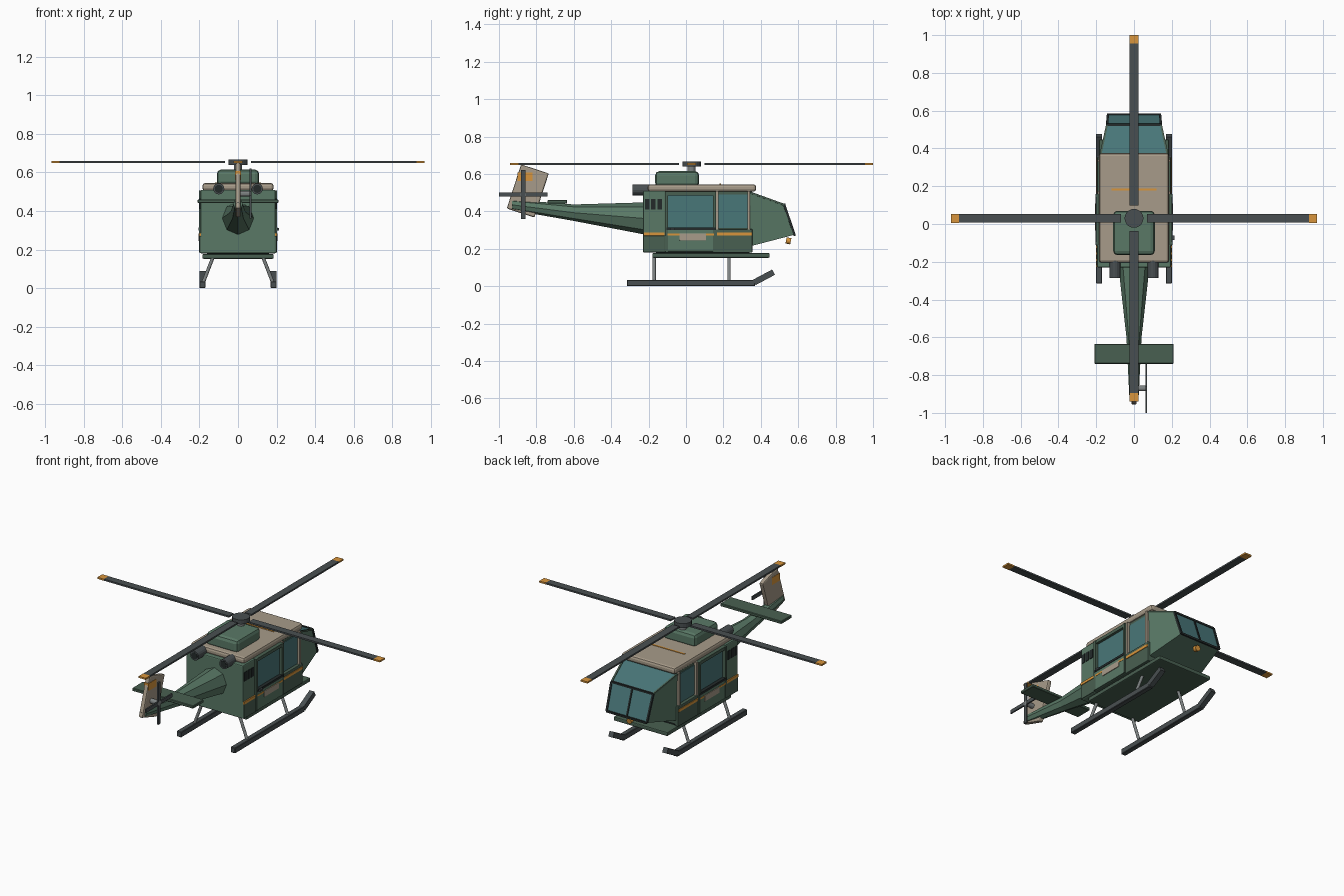
import bpy, bmesh, math
from mathutils import Vector, Matrix

if "Cube" in bpy.data.objects:
    bpy.data.objects.remove(bpy.data.objects["Cube"])


def mat(name, r, g, b):
    m = bpy.data.materials.new(name)
    m.diffuse_color = [(c / 255) ** 2.2 for c in (r, g, b)] + [1]
    m.use_nodes = True
    m.node_tree.nodes["Principled BSDF"].inputs["Base Color"].default_value = m.diffuse_color
    return m


GREEN = mat("green", 90, 120, 102)
DARKGREEN = mat("dark_green", 74, 96, 82)
CREAM = mat("cream", 166, 154, 136)
GLASS = mat("glass", 74, 118, 120)
GREY = mat("dark_grey", 74, 80, 82)
BLACK = mat("black", 40, 46, 46)
METAL = mat("metal", 125, 130, 130)
ORANGE = mat("orange", 215, 148, 62)


def finish(bm, name, *mats):
    bmesh.ops.recalc_face_normals(bm, faces=bm.faces)
    me = bpy.data.meshes.new(name)
    bm.to_mesh(me)
    bm.free()
    for m in mats:
        me.materials.append(m)
    ob = bpy.data.objects.new(name, me)
    bpy.context.collection.objects.link(ob)
    return ob


def box(name, x, y, z, m, bevel=0.0, seg=2, rot=None):
    """Box from (min, max) ranges, optionally turned about its centre."""
    bm = bmesh.new()
    bmesh.ops.create_cube(bm, size=1)
    bm.transform(Matrix.Diagonal((x[1] - x[0], y[1] - y[0], z[1] - z[0], 1)))
    if bevel:
        bmesh.ops.bevel(bm, geom=bm.edges[:], offset=bevel, segments=seg, affect='EDGES', profile=0.5)
    if rot:
        bm.transform(rot)
    bm.transform(Matrix.Translation(((x[0] + x[1]) / 2, (y[0] + y[1]) / 2, (z[0] + z[1]) / 2)))
    return finish(bm, name, m)


def pair(name, x, y, z, m, bevel=0.0):
    box(name + "_right", x, y, z, m, bevel)
    box(name + "_left", (-x[1], -x[0]), y, z, m, bevel)


def along(p, q):
    p, q = Vector(p), Vector(q)
    return Matrix.Translation((p + q) / 2) @ (q - p).to_track_quat('Z', 'Y').to_matrix().to_4x4(), (q - p).length


def bar(name, p, q, w, m, w2=None):
    M, l = along(p, q)
    bm = bmesh.new()
    bmesh.ops.create_cube(bm, size=1, matrix=M @ Matrix.Diagonal((w, w2 or w, l, 1)))
    return finish(bm, name, m)


def rod(name, p, q, r, m, n=16):
    M, l = along(p, q)
    bm = bmesh.new()
    bmesh.ops.create_cone(bm, cap_ends=True, segments=n, radius1=r, radius2=r, depth=l, matrix=M)
    return finish(bm, name, m)


def loft(name, rings, *mats):
    bm = bmesh.new()
    vs = [[bm.verts.new(p) for p in r] for r in rings]
    n = len(rings[0])
    for a, b in zip(vs, vs[1:]):
        for i in range(n):
            bm.faces.new((a[i], a[(i + 1) % n], b[(i + 1) % n], b[i]))
    bm.faces.new(vs[0])
    bm.faces.new(vs[-1])
    return finish(bm, name, *mats)


# cabin shell
box("cabin_rear", (-.195, .195), (-.23, -.11), (.18, .51), GREEN, .006)
box("cabin_core", (-.176, .176), (-.12, .352), (.19, .508), DARKGREEN)
pair("lower_panel", (.17, .195), (-.112, .355), (.18, .305), DARKGREEN, .004)
pair("rear_lower_panel", (.19, .2), (-.228, -.112), (.182, .27), DARKGREEN, .003)
pair("rear_stripe", (.19, .202), (-.228, -.115), (.27, .286), ORANGE)
pair("front_stripe", (.19, .199), (.165, .353), (.27, .286), ORANGE)
box("roof", (-.185, .185), (-.205, .375), (.505, .545), CREAM, .014)
box("roof_stripe", (-.12, .12), (.178, .188), (.543, .548), ORANGE)

# doors, windows and pillars on both sides
pair("door_lower", (.19, .202), (-.105, .158), (.186, .305), GREEN, .003)
pair("door_window", (.17, .184), (-.095, .15), (.31, .488), GLASS)
pair("front_window", (.17, .18), (.17, .33), (.31, .49), GLASS)
pair("door_top_rail", (.176, .2), (-.105, .158), (.486, .506), DARKGREEN)
pair("door_sill", (.18, .205), (-.105, .158), (.3, .314), BLACK)
for i, y in enumerate((-.103, .152)):
    pair(f"door_post_{i}", (.176, .203), (y - .008, y + .008), (.186, .506), DARKGREEN)
for i, y in enumerate((.167, .335)):
    pair(f"pillar_{i}", (.174, .193), (y - .007, y + .007), (.29, .508), CREAM)
pair("name_plate", (.2, .206), (-.035, .108), (.245, .282), CREAM, .002)
pair("door_stripe", (.2, .2035), (-.1, .15), (.272, .282), ORANGE)
for i in range(3):
    y = -.208 + i * .034
    pair(f"vent_{i}", (.19, .199), (y - .012, y + .012), (.41, .465), BLACK)
box("door_handle", (.2, .214), (-.085, -.06), (.3, .312), GREY)

# nose with glazed top and front
side = [(.345, .5, .182), (.525, .435, .143), (.58, .275, .138), (.35, .215, .182)]
nose = loft("nose", [[(s * x, y, z) for y, z, x in side] for s in (-1, 1)], GREEN, GLASS)
for f in nose.data.polygons:
    if f.normal.z > .7 or f.normal.y > .7:
        f.material_index = 1
(ya, za, xa), (yb, zb, xb), (yc, zc, xc), _ = side
for s in (-1, 1):
    bar("top_frame", (s * xa, ya, za), (s * xb, yb, zb), .01, DARKGREEN)
    bar("front_frame", (s * xb, yb, zb), (s * xc, yc, zc), .012, BLACK)
bar("brow_frame", (-xb, yb, zb), (xb, yb, zb), .012, BLACK)
bar("chin_frame", (-xc, yc, zc), (xc, yc, zc), .012, BLACK)
bar("windshield_divider", (0, yb, zb), (0, yc, zc), .01, BLACK)
rod("nose_lamp", (0, .535, .245), (0, .56, .24), .017, ORANGE)

# floor plate and skids
box("floor_plate", (-.185, .185), (-.18, .447), (.152, .177), DARKGREEN, .006)
box("floor_spacer", (-.16, .16), (-.16, .34), (.17, .195), BLACK)
for s, n in ((1, "right"), (-1, "left")):
    box("skid_" + n, (s * .185 - .016, s * .185 + .016), (-.315, .37), (0, .034), GREY, .003, 1)
    bar("skid_tip_" + n, (s * .185, .365, .02), (s * .185, .468, .075), .032, GREY)
    for y in (-.17, .23):
        rod("skid_strut_" + n, (s * .182, y, .025), (s * .13, y, .16), .009, METAL, 12)

# rotor fairing and exhausts
box("rotor_fairing", (-.11, .11), (-.165, .07), (.53, .615), GREEN, .022)
for s in (-1, 1):
    rod("exhaust", (s * .1, -.285, .515), (s * .1, -.17, .515), .029, GREY)
    rod("exhaust_bore", (s * .1, -.287, .515), (s * .1, -.27, .515), .021, BLACK)

# main rotor
RY = .03
rod("rotor_mast", (0, RY, .6), (0, RY, .65), .022, METAL)
rod("rotor_hub", (0, RY, .64), (0, RY, .667), .05, GREY, 20)
for i in range(4):
    turn = Matrix.Translation((0, RY, .654)) @ Matrix.Rotation(i * math.pi / 2, 4, 'Z')
    for name, a, b, w, m in (("blade", .068, .926, .046, GREY), ("blade_tip", .926, .97, .048, ORANGE)):
        bm = bmesh.new()
        bmesh.ops.create_cube(bm, size=1, matrix=turn @ Matrix.Translation(((a + b) / 2, 0, 0))
                              @ Matrix.Diagonal((b - a, w, .01, 1)))
        finish(bm, f"{name}_{i}", m)

# tail boom, eight sided
boom = [(-.22, .362, .083, .086), (-.6, .393, .04, .044), (-.93, .435, .024, .028)]
loft("tail_boom", [[(rx * math.cos(k * math.pi / 4), y, c + rz * math.sin(k * math.pi / 4))
                    for k in range(8)] for y, c, rx, rz in boom], GREEN)
rod("tail_lamp", (0, -.95, .435), (0, -.92, .435), .01, BLACK, 10)
box("stabilizer", (-.21, .21), (-.74, -.635), (.442, .46), DARKGREEN, .003, 1)

# leaning fin
lean = Matrix.Rotation(math.radians(-18), 4, 'X')
box("tail_fin", (-.014, .014), (-.924, -.768), (.385, .633), CREAM, .008, 2, lean)
box("fin_patch", (-.016, .016), (-.9, -.822), (.562, .608), ORANGE)

# tail rotor
TY, TZ = -.87, .49
rod("tail_rotor_shaft", (0, TY, TZ), (.07, TY, TZ), .015, METAL)
box("tail_blade_upright", (.06, .07), (TY - .011, TY + .011), (TZ - .13, TZ + .13), GREY)
box("tail_blade_level", (.0605, .0695), (TY - .13, TY + .13), (TZ - .011, TZ + .011), GREY)
